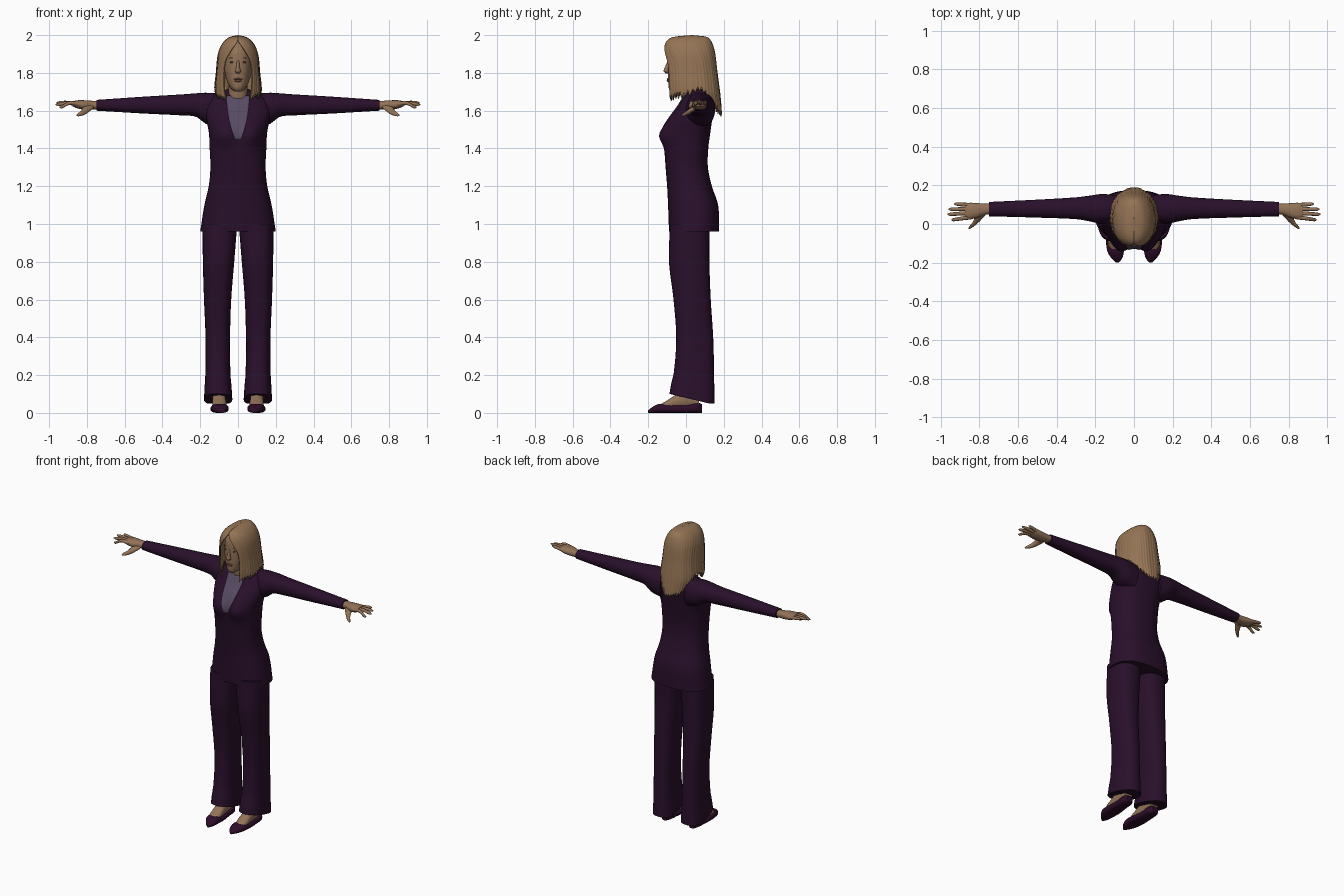
import bpy, bmesh, math, random
from mathutils import Vector

random.seed(4)
if "Cube" in bpy.data.objects:
    bpy.data.objects.remove(bpy.data.objects["Cube"])


def material(name, r, g, b):
    m = bpy.data.materials.new(name)
    m.use_nodes = True
    m.diffuse_color = (r, g, b, 1)
    bsdf = next(n for n in m.node_tree.nodes if n.type == 'BSDF_PRINCIPLED')
    bsdf.inputs["Base Color"].default_value = (r, g, b, 1)
    return m


SUIT = material("dark plum cloth", .022, .005, .024)
SHIRT = material("grey violet shirt", .095, .07, .125)
SKIN = material("warm skin", .29, .17, .095)
HAIR = material("dark blonde hair", .30, .175, .09)
SHOE = material("plum leather", .026, .004, .022)
LIP = material("muted lips", .22, .105, .07)
DARK = material("eye brown", .07, .04, .025)


def sample(keys, t):
    """Smoothly interpolate rows of (t, values...)."""
    t = min(max(t, keys[0][0]), keys[-1][0])
    i = 0
    while i < len(keys) - 2 and t > keys[i + 1][0]:
        i += 1

    def slope(j, c):
        a, b = keys[max(j - 1, 0)], keys[min(j + 1, len(keys) - 1)]
        return (b[c] - a[c]) / (b[0] - a[0])
    p, q = keys[i], keys[i + 1]
    d = q[0] - p[0]
    s = (t - p[0]) / d
    return [p[c] * (1 + 2 * s) * (1 - s) ** 2 + q[c] * s * s * (3 - 2 * s)
            + d * slope(i, c) * s * (1 - s) ** 2 + d * slope(i + 1, c) * s * s * (s - 1)
            for c in range(1, len(p))]


def finish(name, bm, mat, mirror=False, angle=50):
    bmesh.ops.recalc_face_normals(bm, faces=bm.faces)
    mesh = bpy.data.meshes.new(name)
    bm.to_mesh(mesh)
    bm.free()
    mesh.materials.append(mat)
    ob = bpy.data.objects.new(name, mesh)
    bpy.context.collection.objects.link(ob)
    bpy.ops.object.select_all(action='DESELECT')
    ob.select_set(True)
    bpy.context.view_layer.objects.active = ob
    bpy.ops.object.shade_smooth_by_angle(angle=math.radians(angle))
    if mirror:
        ob.modifiers.new("mirror", 'MIRROR').use_mirror_merge = False
    return ob


def power(v, p):
    return math.copysign(abs(v) ** (2 / p), v)


def loft(name, axis, keys, mat, steps=24, sides=28, p=2.2, mirror=False, shape=None):
    """Skin superellipse sections (t, a_min, a_max, b_min, b_max) along an axis."""
    bm = bmesh.new()
    rings = []
    for i in range(steps + 1):
        t = keys[0][0] + (keys[-1][0] - keys[0][0]) * i / steps
        a0, a1, b0, b1 = sample(keys, t)
        ring = []
        for k in range(sides):
            u = 2 * math.pi * k / sides
            a = (a0 + a1) / 2 + (a1 - a0) / 2 * power(math.cos(u), p)
            b = (b0 + b1) / 2 + (b1 - b0) / 2 * power(math.sin(u), p)
            co = Vector({'x': (t, a, b), 'y': (a, t, b), 'z': (a, b, t)}[axis])
            ring.append(bm.verts.new(shape(co) if shape else co))
        rings.append(ring)
    for r, s in zip(rings, rings[1:]):
        for k in range(sides):
            n = (k + 1) % sides
            bm.faces.new((r[k], r[n], s[n], s[k]))
    bm.faces.new(rings[0])
    bm.faces.new(rings[-1])
    return finish(name, bm, mat, mirror)


def ball(name, loc, size, mat, mirror=False):
    bm = bmesh.new()
    bmesh.ops.create_uvsphere(bm, u_segments=16, v_segments=10, radius=1)
    for v in bm.verts:
        v.co = Vector(loc) + v.co * Vector(size)
    return finish(name, bm, mat, mirror)


def symmetric(rows):
    return [(z, -w, w, f, b) for z, w, f, b in rows]


# Jacket body
BODY = symmetric([(.96, .2, -.09, .175), (1.1, .178, -.095, .17), (1.2, .155, -.1, .137),
                  (1.3, .146, -.108, .116), (1.4, .15, -.115, .118), (1.48, .154, -.12, .128),
                  (1.55, .166, -.095, .138), (1.62, .172, -.045, .145), (1.66, .155, -.02, .142),
                  (1.69, .11, .0, .125), (1.715, .055, .02, .1)])


def bust(x, z):
    return .03 * math.exp(-((abs(x) - .075) / .045) ** 2 - ((z - 1.47) / .06) ** 2)


def jacket_shape(co):
    if co.y < 0:
        co.y -= bust(co.x, co.z) * min(1, -co.y / .06)
    return co


def chest(x, z):
    _, w, f, b = sample(BODY, z)
    side = (1 - abs(x / w) ** 2.4) ** (1 / 2.4)
    return jacket_shape(Vector((x, (f + b) / 2 - (b - f) / 2 * side, z))).y


loft("jacket_body", 'z', BODY, SUIT, 48, 48, 2.4, shape=jacket_shape)

# Shirt front showing in the neckline
NECKLINE = [(1.447, .016), (1.48, .027), (1.55, .046), (1.62, .057), (1.68, .062)]
bm = bmesh.new()
grid = []
for i in range(25):
    z = 1.447 + .233 * i / 24
    w = sample(NECKLINE, z)[0]
    grid.append([bm.verts.new((w * (j / 6 - 1), chest(w * (j / 6 - 1), z) - .005, z))
                 for j in range(13)])
for r, s in zip(grid, grid[1:]):
    for j in range(12):
        bm.faces.new((r[j], r[j + 1], s[j + 1], s[j]))
shirt = finish("shirt_front", bm, SHIRT)
shirt.modifiers.new("thickness", 'SOLIDIFY').thickness = .006

# Sleeves
loft("sleeves", 'x', [(.09, .01, .15, 1.51, 1.69), (.17, .0, .155, 1.53, 1.695),
                      (.22, .012, .148, 1.567, 1.692), (.3, .025, .138, 1.575, 1.686),
                      (.5, .033, .126, 1.585, 1.674), (.75, .04, .114, 1.6, 1.657)],
     SUIT, 32, mirror=True)


# Trousers with a hem that rises over the foot
def hem(co):
    if co.z < .3:
        front = min(max((.12 - co.y) / .2, 0), 1)
        co.z += .05 * front * (1 - (co.z - .05) / .25)
    return co


loft("trouser_legs", 'z', [(.05, .03, .18, -.088, .152), (.12, .034, .177, -.078, .15),
                           (.2, .04, .173, -.064, .149), (.4, .042, .172, -.052, .144),
                           (.6, .036, .18, -.066, .131), (.8, .02, .186, -.09, .124),
                           (1.0, .004, .188, -.085, .125)], SUIT, 40, 32, 2.5, True, hem)

# Feet and shoes
loft("feet", 'y', [(-.145, .078, .12, .02, .04), (-.1, .062, .135, .02, .066),
                   (-.05, .064, .135, .02, .1), (.02, .068, .135, .02, .15),
                   (.07, .075, .13, .02, .1)], SKIN, 16, mirror=True)
loft("shoes", 'y', [(-.2, .08, .092, 0, .014), (-.18, .062, .115, 0, .03),
                    (-.14, .052, .138, 0, .048), (-.08, .05, .145, 0, .042),
                    (.0, .06, .142, 0, .042), (.06, .065, .138, 0, .055),
                    (.085, .082, .122, 0, .045)], SHOE, 24, p=2.8, mirror=True)

# Hands
loft("palms", 'x', [(.73, .05, .105, 1.608, 1.65), (.77, .048, .105, 1.606, 1.652),
                    (.81, .032, .108, 1.605, 1.655), (.85, .025, .11, 1.612, 1.655),
                    (.875, .028, .106, 1.622, 1.65)], SKIN, 14, mirror=True)
for name, y, tip_y, tip_x, z in (("index", .035, .022, .945, 1.618),
                                 ("middle", .057, .05, .965, 1.632),
                                 ("ring", .078, .076, .96, 1.642),
                                 ("little", .098, .103, .93, 1.645)):
    def knuckle(x, cy, cz, r):
        return (x, cy - r, cy + r, cz - r, cz + r)
    loft(name + "_fingers", 'x', [knuckle(.84, y, 1.634, .011),
                                  knuckle((.84 + tip_x) / 2, (y + tip_y) / 2, 1.64, .01),
                                  knuckle(tip_x - .01, tip_y, z, .008),
                                  knuckle(tip_x, tip_y, z, .003)], SKIN, 10, 10, mirror=True)
loft("thumbs", 'y', [(-.025, .848, .856, 1.572, 1.578), (-.015, .832, .854, 1.57, 1.586),
                     (.01, .802, .834, 1.578, 1.604), (.05, .765, .82, 1.602, 1.635)],
     SKIN, 10, 12, mirror=True)

# Head, neck and face
loft("neck", 'z', symmetric([(1.62, .062, -.015, .1), (1.7, .05, -.028, .08),
                             (1.8, .05, -.03, .08)]), SKIN, 10)
HEAD = symmetric([(1.702, .018, -.078, -.02), (1.715, .036, -.09, .03), (1.75, .056, -.094, .07),
                  (1.8, .07, -.096, .11), (1.86, .075, -.095, .125), (1.92, .07, -.088, .125),
                  (1.96, .05, -.06, .1), (1.98, .02, 0, .06)])
loft("head", 'z', HEAD, SKIN, 32, 36)
loft("nose", 'z', symmetric([(1.798, .008, -.108, -.08), (1.808, .016, -.118, -.08),
                             (1.82, .011, -.116, -.08), (1.865, .006, -.096, -.08)]), SKIN, 12, 16)
ball("upper_lip", (0, -.095, 1.767), (.024, .007, .005), LIP)
ball("lower_lip", (0, -.094, 1.758), (.02, .008, .006), LIP)
ball("eyes", (.03, -.086, 1.856), (.013, .005, .005), DARK, True)
ball("eyebrows", (.031, -.084, 1.878), (.018, .005, .003), HAIR, True)

# Hair shell, parted in front, hanging in ragged locks
SHELL = [(1.5, .075, -.08, .192), (1.58, .09, -.09, .19), (1.65, .112, -.1, .185),
         (1.7, .124, -.106, .18), (1.8, .116, -.115, .167), (1.9, .106, -.119, .155),
         (1.95, .087, -.112, .142), (1.98, .06, -.09, .125), (1.993, .036, -.05, .1),
         (2.0, .001, .029, .031)]
PART = [(1.5, .5), (1.65, .5), (1.72, .58), (1.8, .64), (1.86, .58), (1.92, .3), (1.96, .06),
        (1.975, .005), (2.0, .005)]
LENGTH = [(0, 1.645), (.3, 1.665), (.5, 1.685), (.75, 1.59), (1, 1.555)]
COLS, ROWS = 144, 36
bm = bmesh.new()
columns = []
lock = 0
for i in range(COLS + 1):
    if i % 4 == 0:
        lock = random.uniform(0, .02)
    u = 2 * i / COLS - 1
    end = sample(LENGTH, 1 - abs(u))[0] + lock + .03 * abs(i % 4 - 2) / 2
    column = []
    for j in range(ROWS + 1):
        v = j / ROWS
        z = 2 - (2 - end) * v ** 1.7
        w, f, b = sample(SHELL, z)
        gap = sample(PART, z)[0]
        t = u * (math.pi - gap)
        ripple = 1 + .012 * v * math.sin(i * math.pi / 2 + 1) + .008 * v * math.sin(i * .5)
        x = w * power(math.sin(t), 2.3) * ripple
        y = (f + b) / 2 + (b - f) / 2 * power(math.cos(t), 2.3) * ripple
        column.append(bm.verts.new((x, y, z)))
    columns.append(column)
for r, s in zip(columns, columns[1:]):
    for j in range(ROWS):
        bm.faces.new((r[j], r[j + 1], s[j + 1], s[j]))
hair = finish("hair", bm, HAIR, angle=70)
thick = hair.modifiers.new("thickness", 'SOLIDIFY')
thick.thickness = .006
thick.offset = -1
